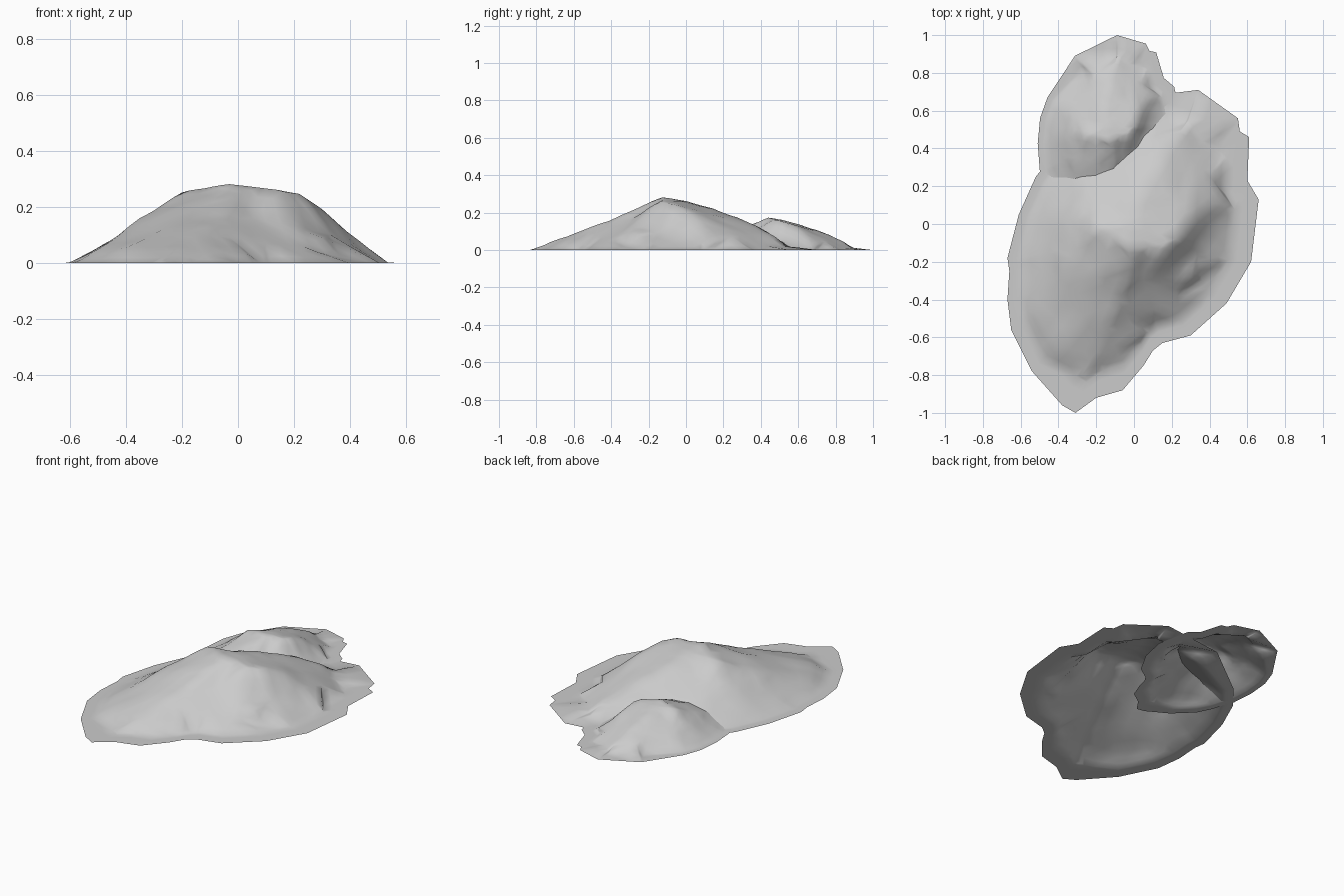
import bpy
import bmesh
import math
from mathutils import Vector, noise
from mathutils.geometry import delaunay_2d_cdt

if "Cube" in bpy.data.objects:
    bpy.data.objects.remove(bpy.data.objects["Cube"], do_unlink=True)

# Ragged ground outline, counter-clockwise from the front tip
OUTLINE = [(-.31, -1), (-.2, -.92), (-.06, -.88), (.05, -.75), (.1, -.67), (.15, -.63),
           (.3, -.59), (.49, -.42), (.62, -.2), (.66, .13), (.6, .23), (.61, .46),
           (.56, .49), (.55, .56), (.34, .71), (-.06, .66), (-.4, .4), (-.52, .25),
           (-.61, .05), (-.67, -.18), (-.66, -.25), (-.67, -.4), (-.65, -.56),
           (-.54, -.78), (-.38, -.96)]

SUMMIT = (-.03, -.125, .283)

# Ridges: front spine and left spur, right shoulder, rounded back ridge
MAIN_RIDGE = [(-.26, -.8, .012), (-.2, -.68, .06), (-.14, -.55, .107), (-.08, -.41, .16),
              (-.04, -.3, .205), (-.02, -.21, .247), SUMMIT, (.08, -.12, .27),
              (.16, -.14, .262), (.22, -.08, .25), (.3, .02, .198), (.39, .09, .115),
              (.47, .15, .05)]
RIGHT_RIDGE = [SUMMIT, (-.12, -.07, .27), (-.2, -.02, .256), (-.3, -.13, .19),
               (-.35, -.2, .162), (-.42, -.34, .103), (-.5, -.5, .045)]
BACK_RIDGE = [SUMMIT, (-.02, 0, .266), (0, .1, .238), (.07, .23, .19), (.16, .37, .135),
              (.24, .48, .07), (.29, .55, .02)]

# Steep front left face below the main ridge, with a small crag
STEEP_FACE = [(.05, -.3, .16), (.2, -.28, .13), (.33, -.14, .1), (.42, -.02, .055),
              (-.03, -.5, .09), (.02, -.59, .04), (-.09, -.68, .035),
              (.1, -.45, .07), (.23, -.38, .06), (.3, -.28, .092), (.35, -.22, .07),
              (.36, -.3, .02)]

# Gentle slopes on the right and the back
GENTLE_SLOPE = [(-.4, -.65, .055), (-.26, -.48, .125), (-.2, -.28, .2), (-.45, -.15, .08),
                (-.42, .04, .075), (-.3, .03, .16), (-.2, .12, .165), (-.27, .24, .09),
                (-.05, .3, .125), (.05, .46, .08), (.2, .14, .19), (.31, .17, .14),
                (.3, .36, .08), (.4, .25, .07), (.36, .44, .02)]


def build_mountain_mesh(name):
    """Triangulate the outline, foot ring, ridges and slopes into one open shell."""
    centre = Vector((0, -.15, 0))
    rim = [Vector((x, y, 0)) for x, y in OUTLINE]
    foot = [centre + (p - centre) * (.9 if p.x < -.38 else .81) for p in rim]
    points = rim + foot + [Vector(p) for p in STEEP_FACE + GENTLE_SLOPE]
    edges = []
    for ridge in (MAIN_RIDGE, RIGHT_RIDGE, BACK_RIDGE):
        first = len(points)
        points += [Vector(p) for p in ridge]
        edges += [(i, i + 1) for i in range(first, len(points) - 1)]
    flat, _, faces, sources, _, _ = delaunay_2d_cdt(
        [p.xy for p in points], edges, [list(range(len(rim)))], 1, 1e-5)

    bm = bmesh.new()
    verts = []
    for p, src in zip(flat, sources):
        height = points[src[0]].z if src else 0
        verts.append(bm.verts.new((p.x, p.y, height)))
    for face in faces:
        bm.faces.new([verts[i] for i in face])

    # Refine, soften away from the rim, and roughen the rock slightly
    bmesh.ops.subdivide_edges(bm, edges=bm.edges[:], cuts=2, use_grid_fill=True)
    inner = [v for v in bm.verts if not v.is_boundary]
    bmesh.ops.smooth_vert(bm, verts=inner, factor=.25, use_axis_z=True)
    for v in inner:
        rough = noise.noise(Vector((v.co.x, v.co.y, 0)) * 9)
        v.co.z = max(0, v.co.z + rough * min(.006, v.co.z * .12))
    bmesh.ops.recalc_face_normals(bm, faces=bm.faces[:])
    if sum(f.normal.z for f in bm.faces) < 0:
        bmesh.ops.reverse_faces(bm, faces=bm.faces[:])
    for f in bm.faces:
        f.smooth = True
    mesh = bpy.data.meshes.new(name)
    bm.to_mesh(mesh)
    bm.free()
    return mesh


# Plain grey stone
stone = bpy.data.materials.new("grey_stone")
stone.use_nodes = True
stone.diffuse_color = (.6, .6, .6, 1)
bsdf = next(n for n in stone.node_tree.nodes if n.type == 'BSDF_PRINCIPLED')
bsdf.inputs["Base Color"].default_value = (.6, .6, .6, 1)

mesh = build_mountain_mesh("mountain_shell")
mesh.materials.append(stone)


def place(name, location, turn, size):
    obj = bpy.data.objects.new(name, mesh)
    obj.location = location
    obj.rotation_euler.z = math.radians(turn)
    obj.scale = (size, size, size)
    bpy.context.collection.objects.link(obj)


# The large mountain and a smaller turned copy behind it
place("large_mountain", (0, 0, 0), 0, 1)
place("small_mountain", (-.145, .519, 0), 19, .615)
